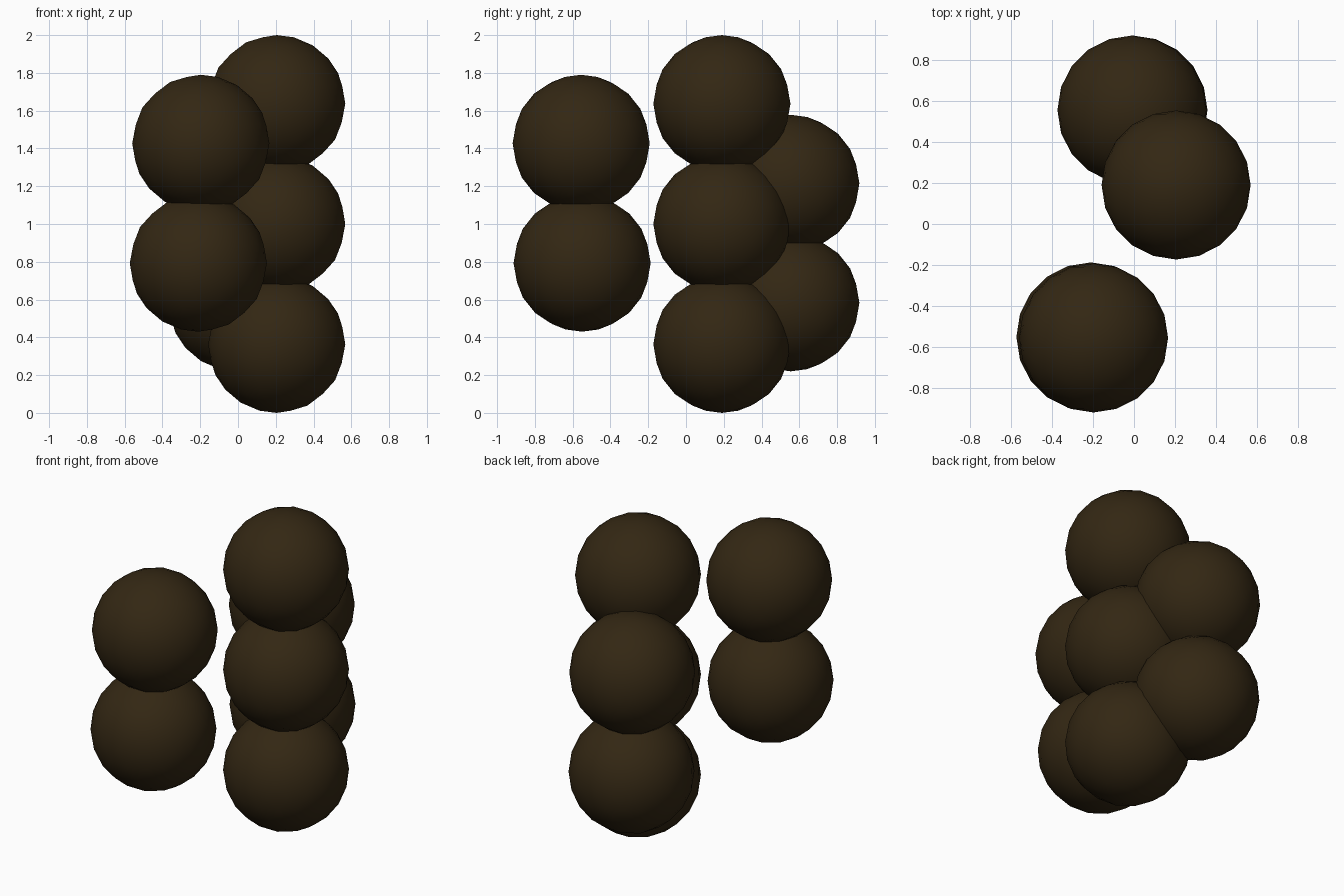
import bpy

cube = bpy.data.objects.get("Cube")
if cube:
    bpy.data.objects.remove(cube, do_unlink=True)

RADIUS = 0.363

# Dark brown used on every ball
brown = bpy.data.materials.new("dark_brown")
brown.use_nodes = True
colour = (0.033, 0.020, 0.0065, 1.0)
brown.diffuse_color = colour
bsdf = brown.node_tree.nodes["Principled BSDF"]
bsdf.inputs["Base Color"].default_value = colour
bsdf.inputs["Roughness"].default_value = 0.8


def ball(name, centre):
    bpy.ops.mesh.primitive_ico_sphere_add(subdivisions=3, radius=RADIUS, location=centre)
    obj = bpy.context.object
    obj.name = name
    obj.data.materials.append(brown)
    bpy.ops.object.shade_smooth()


# Three overlapping stacks of balls
stacks = {
    "middle_ball": [(0.205, 0.19, 0.363), (0.205, 0.19, 1.0), (0.205, 0.19, 1.637)],
    "back_ball": [(-0.005, 0.555, 0.583), (-0.01, 0.555, 1.215)],
    "front_ball": [(-0.21, -0.55, 0.793), (-0.197, -0.555, 1.427)],
}
for name, centres in stacks.items():
    for level, centre in enumerate(centres, 1):
        ball(f"{name}_{level}", centre)
